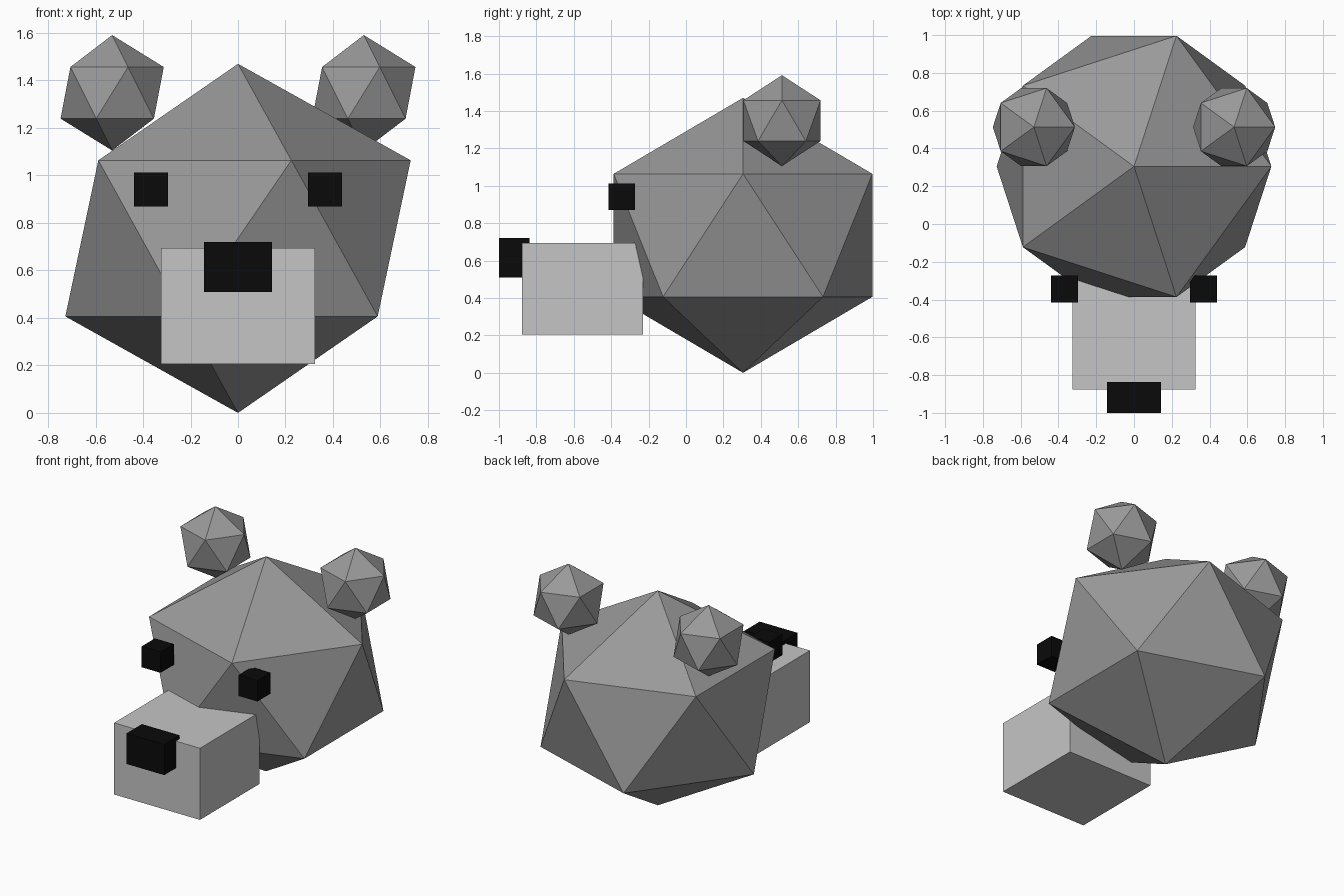
import bpy

cube = bpy.data.objects.get("Cube")
if cube:
    bpy.data.objects.remove(cube, do_unlink=True)


def material(name, value):
    mat = bpy.data.materials.new(name)
    mat.use_nodes = True
    colour = (value, value, value, 1)
    mat.diffuse_color = colour
    mat.node_tree.nodes["Principled BSDF"].inputs["Base Color"].default_value = colour
    return mat


def finish(name, scale, mat):
    obj = bpy.context.object
    obj.name = name
    obj.scale = scale
    obj.data.materials.append(mat)
    bpy.ops.object.transform_apply(location=False, rotation=False, scale=True)


def gem(name, centre, scale, mat):
    bpy.ops.mesh.primitive_ico_sphere_add(subdivisions=1, radius=1, location=centre)
    finish(name, scale, mat)


def box(name, centre, size, mat):
    bpy.ops.mesh.primitive_cube_add(size=1, location=centre)
    finish(name, size, mat)


fur = material("grey fur", 0.32)
pale = material("pale grey", 0.56)
black = material("black", 0.003)

# Faceted head, slightly flattened
gem("head", (0, 0.305, 0.735), (0.813, 0.813, 0.735), fur)

# Block muzzle with a nose on its upper front edge
box("muzzle", (0, -0.553, 0.45), (0.65, 0.645, 0.49), pale)
box("nose", (0, -0.918, 0.615), (0.285, 0.165, 0.21), black)

# Paired ears and eyes
for side, x in (("left", 1), ("right", -1)):
    gem(side + "_ear", (0.53 * x, 0.513, 1.348), (0.243,) * 3, fur)
    box(side + "_eye", (0.367 * x, -0.344, 0.941), (0.143,) * 3, black)
